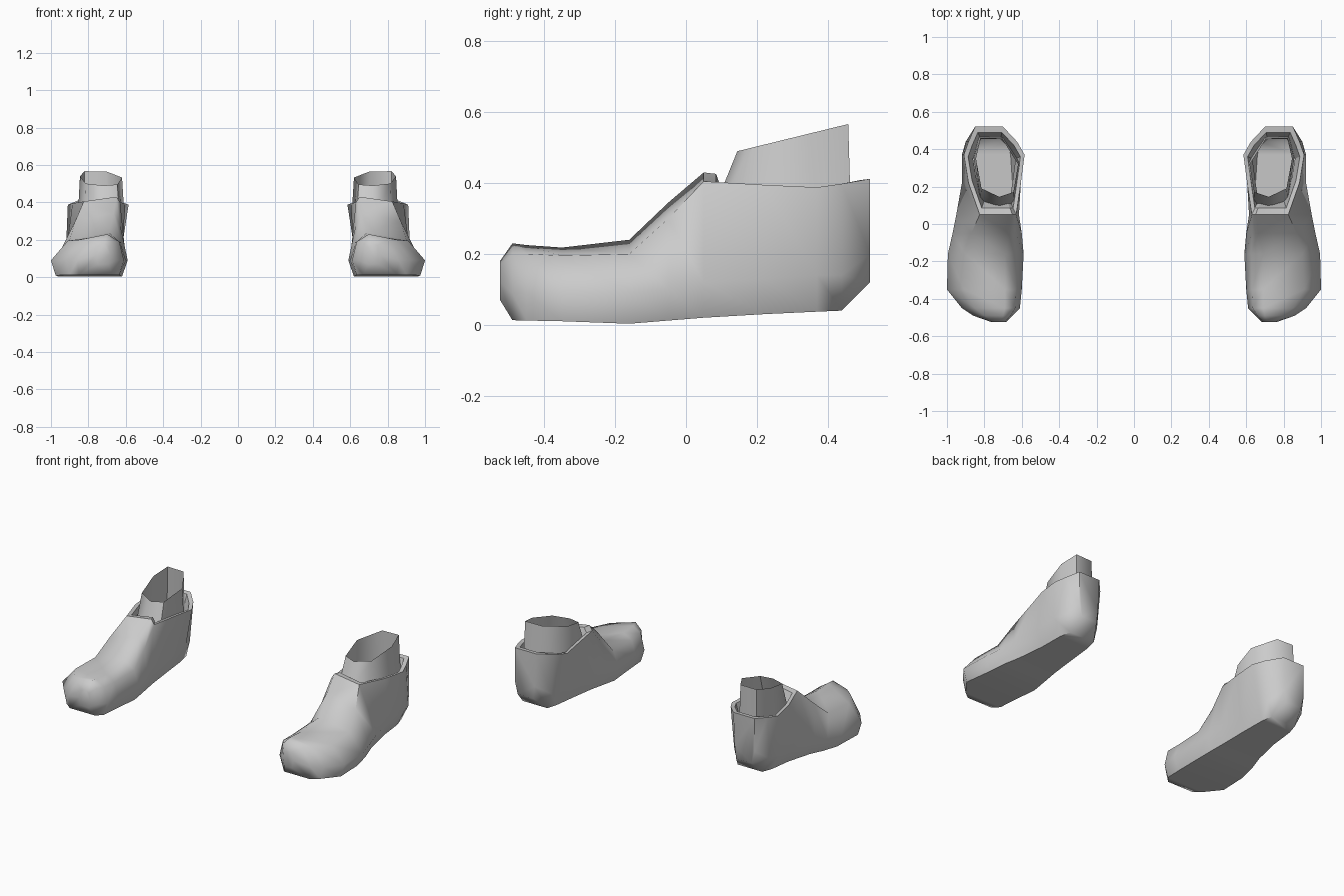
import bpy, bmesh, math
from mathutils import Vector

if "Cube" in bpy.data.objects:
    bpy.data.objects.remove(bpy.data.objects["Cube"])

grey = bpy.data.materials.new("warm_grey")
grey.diffuse_color = (0.6, 0.6, 0.6, 1)
grey.use_nodes = True
grey.node_tree.nodes["Principled BSDF"].inputs["Base Color"].default_value = grey.diffuse_color

# Foot sections: y, z of sole / side / inner edge / ridge / outer edge,
# x of inner sole, inner side, inner edge, ridge, outer edge, outer side, outer sole
FOOT = [
    (-0.525, .07, .12, .165, .18, .17, .695, .685, .69, .715, .745, .76, .75),
    (-0.49, .013, .09, .19, .23, .20, .67, .65, .66, .70, .80, .86, .85),
    (-0.45, .012, .09, .19, .225, .20, .635, .61, .635, .69, .85, .92, .90),
    (-0.35, .010, .09, .185, .218, .195, .63, .60, .63, .69, .91, 1.0, .975),
    (-0.16, .003, .09, .19, .24, .20, .62, .59, .625, .69, .90, .995, .96),
    (-0.05, .012, .10, .28, .345, .30, .63, .60, .63, .665, .87, .97, .94),
    (0.05, .020, .12, .40, .43, .405, .64, .615, .63, .65, .825, .95, .91),
]
# Heel sections: y, z of sole / side / rim, x inner sole, side, rim, x outer rim, side, sole
HEEL = [
    (0.22, .030, .13, .395, .65, .625, .605, .885, .92, .88),
    (0.37, .037, .14, .388, .66, .63, .585, .91, .92, .87),
    (0.44, .040, .14, .398, .675, .65, .625, .885, .90, .85),
    (0.52, .120, .20, .412, .72, .71, .70, .85, .85, .83),
]


def finish(bm, name, angle):
    """Turn a bmesh into a mirrored pair with smooth shading."""
    me = bpy.data.meshes.new(name)
    bmesh.ops.recalc_face_normals(bm, faces=bm.faces)
    bm.to_mesh(me)
    bm.free()
    me.materials.append(grey)
    ob = bpy.data.objects.new(name, me)
    bpy.context.collection.objects.link(ob)
    bpy.ops.object.select_all(action='DESELECT')
    ob.select_set(True)
    bpy.context.view_layer.objects.active = ob
    bpy.ops.object.shade_smooth_by_angle(angle=math.radians(angle))
    mod = ob.modifiers.new("pair", 'MIRROR')
    mod.use_mirror_merge = False


def bridge(bm, a, b):
    """Join two closed rings with quads."""
    n = len(a)
    for i in range(n):
        bm.faces.new((a[i], a[(i + 1) % n], b[(i + 1) % n], b[i]))


# Shoe: lofted foot that opens into a U-shaped heel
bm = bmesh.new()
foot, heel = [], []
for y, zs, zm, zi, zr, zo, *xs in FOOT:
    zz = (zs, zm, zi, zr, zo, zm, zs)
    foot.append([bm.verts.new((x, y, z)) for x, z in zip(xs, zz)])
for y, zs, zm, zt, *xs in HEEL:
    zz = (zs, zm, zt, zt, zm, zs)
    heel.append([bm.verts.new((x, y, z)) for x, z in zip(xs, zz)])
for a, b in zip(foot, foot[1:]):
    bridge(bm, a, b)
bm.faces.new(foot[0])
throat = foot[-1][:3] + foot[-1][4:]
for a, b in zip([throat] + heel, heel):
    for i in (0, 1, 3, 4, 5):
        j = (i + 1) % 6
        bm.faces.new((a[i], a[j], b[j], b[i]))
bm.faces.new(heel[-1])
rim = [s[2] for s in heel[::-1]] + foot[-1][2:5] + [s[3] for s in heel]
rim = [v.co.copy() for v in rim]
finish(bm, "shoe", 60)

# Collar lip: flat rim with an inner wall sinking towards the ankle
bm = bmesh.new()
mid = Vector((0.745, 0.30, 0))
rings = []
for scale, drop in ((1, 0), (0.86, 0.004), (0.70, 0.12)):
    rings.append([bm.verts.new((mid.x + (p.x - mid.x) * scale,
                                mid.y + (p.y - mid.y) * scale,
                                p.z - drop)) for p in rim])
for a, b in zip(rings, rings[1:]):
    bridge(bm, a, b)
finish(bm, "collar_lip", 30)

# Ankle: open tube with a slanted top
TOP = [(.705, .455), (.82, .458), (.845, .35), (.815, .19),
       (.72, .145), (.645, .17), (.62, .32)]
bm = bmesh.new()
top, low = [], []
for x, y in TOP:
    z = .49 + max(0, y - .145) * .245
    top.append(bm.verts.new((x, y, z)))
    flare = 1.1 if y < .3 else 1.03
    low.append(bm.verts.new((.74 + (x - .74) * 1.12,
                             .30 + (y - .30) * (1.5 if y < .2 else 1.05), .30)))
bridge(bm, top, low)
finish(bm, "ankle", 60)
